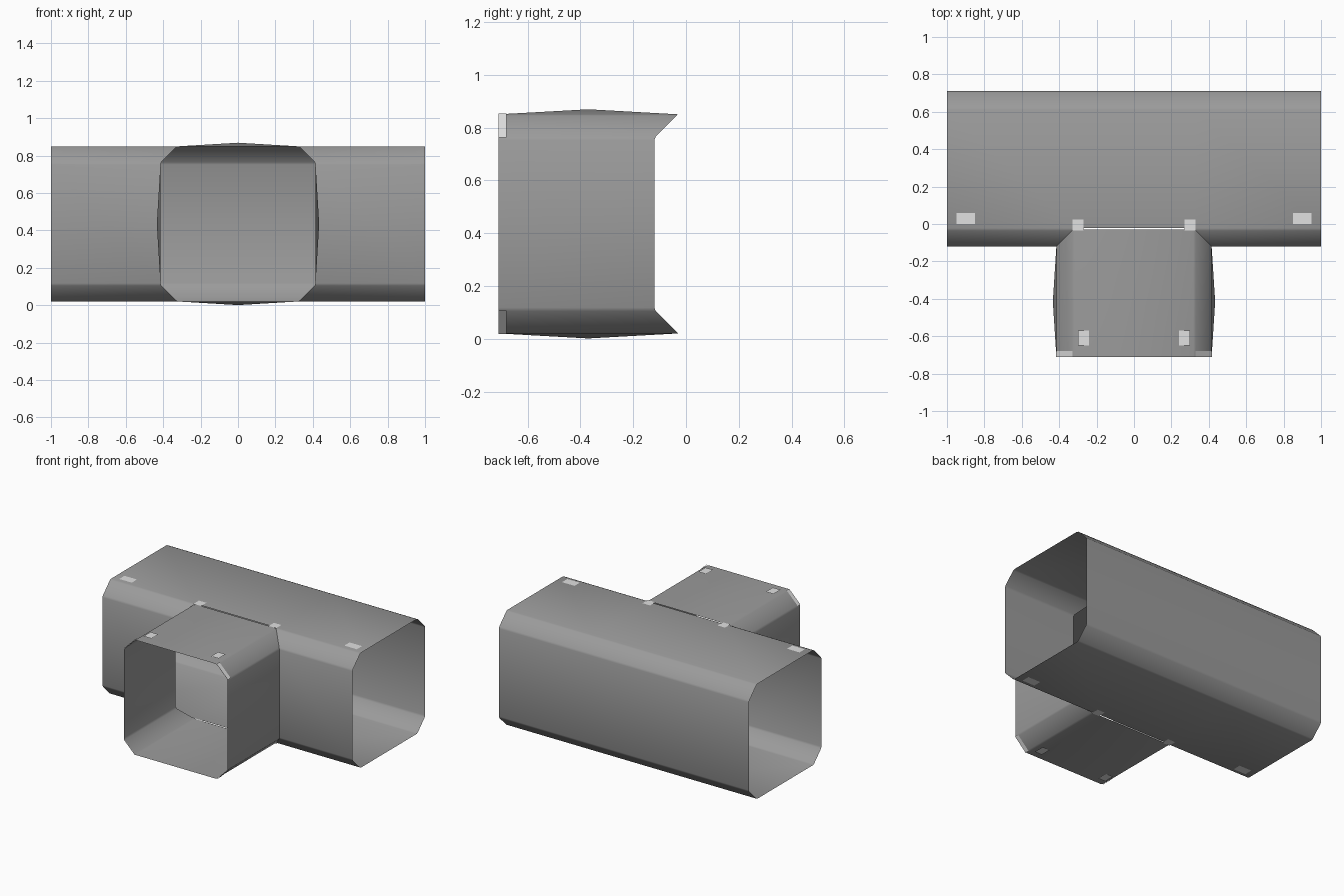
import bpy, bmesh, math

if "Cube" in bpy.data.objects:
    bpy.data.objects.remove(bpy.data.objects["Cube"])

H, CH, ZC = 0.415, 0.09, 0.435     # half section, chamfer, centre height
YC = 0.71 - H                      # main duct axis
END, BULGE = -0.71, 0.019


def material(name, v):
    m = bpy.data.materials.new(name)
    m.diffuse_color = (v, v, v, 1)
    m.use_nodes = True
    m.node_tree.nodes["Principled BSDF"].inputs["Base Color"].default_value = m.diffuse_color
    return m


grey = material("duct grey", 0.33)
pale = material("pale patch", 0.75)


def make(name, bm, mat, smooth=True):
    bm.normal_update()
    me = bpy.data.meshes.new(name)
    bm.to_mesh(me)
    bm.free()
    me.materials.append(mat)
    ob = bpy.data.objects.new(name, me)
    bpy.context.collection.objects.link(ob)
    if smooth:
        bpy.ops.object.select_all(action='DESELECT')
        ob.select_set(True)
        bpy.context.view_layer.objects.active = ob
        bpy.ops.object.shade_smooth_by_angle(angle=math.radians(30))
    return ob


def section():
    """Chamfered square whose chamfer corners are slightly eased."""
    k = H - CH
    pts = [(H, -k), (H, k), (k, H), (-k, H), (-H, k), (-H, -k), (-k, -H), (k, -H)]
    out = []
    for i, p in enumerate(pts):
        for q in (pts[i - 1], pts[(i + 1) % 8]):
            d = math.dist(p, q)
            t = 0.008 / d
            out.append((p[0] + (q[0] - p[0]) * t, p[1] + (q[1] - p[1]) * t))
    return out


prof = section()
n = len(prof)

# Main duct: open tube along x, with the front cut out where the branch joins
bm = bmesh.new()
rows = []
for u, v in prof:
    c = abs(u) if u < 0 else H - CH
    rows.append([bm.verts.new((x, YC + u, ZC + v)) for x in (-1, -c, c, 1)])
for i in range(n):
    a, b = rows[i], rows[(i + 1) % n]
    front = prof[i][0] < -(H - CH) + 0.01 and prof[(i + 1) % n][0] < -(H - CH) + 0.01
    for j in range(3):
        if not (front and j == 1):
            bm.faces.new((a[j], b[j], b[j + 1], a[j + 1]))
bmesh.ops.recalc_face_normals(bm, faces=bm.faces)
# open sheet: make sure the normals point outward
f = max(bm.faces, key=lambda f: f.calc_center_median().z)
f.normal_update()
if f.normal.z < 0:
    bmesh.ops.reverse_faces(bm, faces=bm.faces)
make("main_duct", bm, grey)

# Branch duct: mitred into the main duct, each wall bulging to a centre point
bm = bmesh.new()
near = [bm.verts.new((u, END, ZC + v)) for u, v in prof]
far = [bm.verts.new((u, YC - abs(u) if abs(u) > H - CH else YC - H + CH, ZC + v))
       for u, v in prof]
big = []
for i in range(n):
    j = (i + 1) % n
    # the mitre follows the main duct front: same inset as the branch section
    f = bm.faces.new((near[i], far[i], far[j], near[j]))
    if math.dist(prof[i], prof[j]) > 0.4:
        big.append(f)
bm.normal_update()
top = max(bm.faces, key=lambda f: f.calc_center_median().z)
if top.normal.z < 0:
    bmesh.ops.reverse_faces(bm, faces=bm.faces)
bm.normal_update()
for v in bmesh.ops.poke(bm, faces=big)["verts"]:
    if abs(v.co.x) > 0.2:
        v.co.x += math.copysign(BULGE, v.co.x)
    else:
        v.co.z += math.copysign(BULGE, v.co.z - ZC)
make("branch_duct", bm, grey)

# Pale patches on the top and bottom walls, and on the branch rim chamfers
bm = bmesh.new()
for sx in (-1, 1):
    for sz in (-1, 1):
        for x, y, w, d, lift in ((0.30, -0.005, 0.06, 0.06, 0.003),
                                 (0.90, 0.03, 0.10, 0.06, 0.003),
                                 (0.27, -0.61, 0.06, 0.08, 0.011)):
            z = ZC + sz * (H + lift)
            bm.faces.new([bm.verts.new((sx * x + p * w / 2, y + q * d / 2, z))
                          for p, q in ((-1, -1), (1, -1), (1, 1), (-1, 1))])
        e = 0.003
        bm.faces.new([bm.verts.new((sx * (a + e), y, ZC + sz * (b + e)))
                      for a, b, y in ((H, H - CH, END), (H - CH, H, END),
                                      (H - CH, H, END + 0.03), (H, H - CH, END + 0.03))])
bm.normal_update()
for f in bm.faces:
    if f.normal.z * (f.calc_center_median().z - ZC) < 0:
        f.normal_flip()
make("wall_patches", bm, pale, smooth=False)
